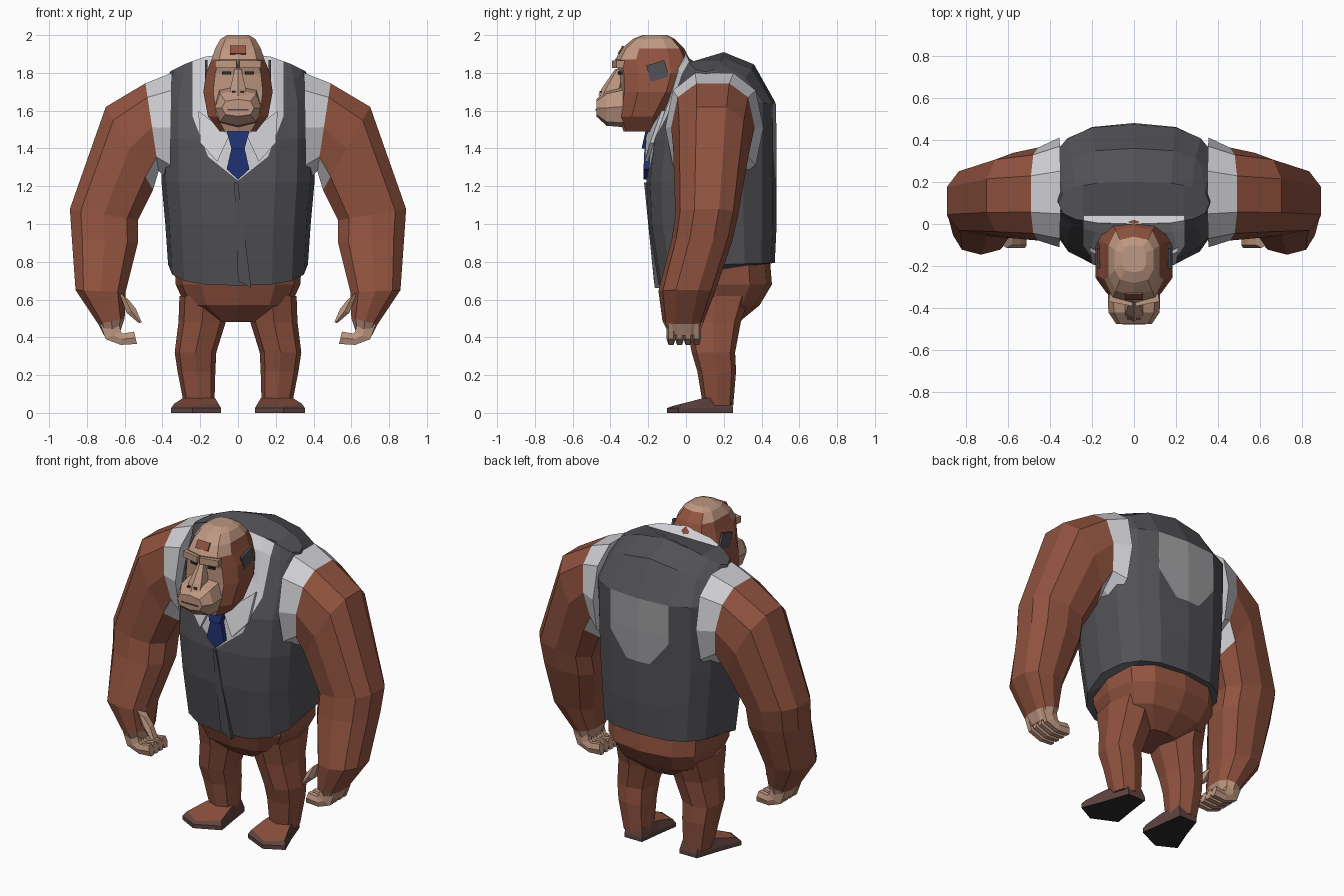
import bpy, bmesh, math
from mathutils import Vector, Matrix

if "Cube" in bpy.data.objects:
    bpy.data.objects.remove(bpy.data.objects["Cube"])


def material(name, rgb):
    m = bpy.data.materials.new(name)
    m.diffuse_color = (*rgb, 1)
    m.use_nodes = True
    m.node_tree.nodes["Principled BSDF"].inputs["Base Color"].default_value = m.diffuse_color
    return m


FUR = material("red brown fur", (0.28, 0.085, 0.05))
SKIN = material("tan skin", (0.52, 0.31, 0.22))
VEST = material("charcoal vest", (0.085, 0.085, 0.095))
SHIRT = material("white shirt", (0.62, 0.62, 0.65))
PATCH = material("grey back panel", (0.33, 0.33, 0.34))
NAVY = material("navy tie", (0.015, 0.03, 0.17))
FOOT = material("dark mauve", (0.11, 0.055, 0.05))
SOLE = material("black sole", (0.025, 0.025, 0.027))


def finish(name, bm, mats, rule=None, mirror=False):
    bmesh.ops.recalc_face_normals(bm, faces=bm.faces)
    if rule:
        for f in bm.faces:
            f.material_index = rule(f.calc_center_median(), f.normal)
    me = bpy.data.meshes.new(name)
    bm.to_mesh(me)
    bm.free()
    ob = bpy.data.objects.new(name, me)
    bpy.context.collection.objects.link(ob)
    for m in mats:
        me.materials.append(m)
    if mirror:
        ob.modifiers.new("mirror", 'MIRROR').use_mirror_merge = False
    return ob


def curve_point(a, e):
    c, s = math.cos(a), math.sin(a)
    return math.copysign(abs(c) ** e, c), math.copysign(abs(s) ** e, s)


def level(z, hw, yf, yb, n=12, e=0.75, cx=0.0, zfun=None):
    """Horizontal ring: half width, front y and back y at height z."""
    pts = []
    for i in range(n):
        c, s = curve_point(2 * math.pi * i / n - math.pi / 2, e)
        x, y = hw * c, (yf + yb) / 2 + (yb - yf) / 2 * s
        pts.append(Vector((cx + x, y, zfun(x, y) if zfun else z)))
    return pts


def span(inner, outer, y0, y1, n=8, e=0.8):
    """Limb ring between two (x, z) points, from y0 to y1."""
    a, b = Vector((inner[0], 0, inner[1])), Vector((outer[0], 0, outer[1]))
    pts = []
    for i in range(n):
        c, s = curve_point(2 * math.pi * (i + 0.5) / n, e)
        k = 1 / math.cos(math.pi / n) ** e
        p = (a + b) / 2 + (b - a) / 2 * c * k
        pts.append(Vector((p.x, (y0 + y1) / 2 + (y1 - y0) / 2 * s * k, p.z)))
    return pts


def loft_mesh(rings):
    bm = bmesh.new()
    vs = [[bm.verts.new(p) for p in r] for r in rings]
    n = len(vs[0])
    for a, b in zip(vs, vs[1:]):
        for i in range(n):
            j = (i + 1) % n
            bm.faces.new((a[i], a[j], b[j], b[i]))
    bm.faces.new(vs[0])
    bm.faces.new(vs[-1])
    return bm


def loft(name, rings, mats, rule=None, mirror=False):
    return finish(name, loft_mesh(rings), mats, rule, mirror)


def box(name, loc, size, mat, rx=0, rz=0, mirror=False):
    bm = bmesh.new()
    bmesh.ops.create_cube(bm, size=1)
    m = Matrix.Translation(loc) @ Matrix.Rotation(rz, 4, 'Z') @ Matrix.Rotation(rx, 4, 'X')
    bmesh.ops.transform(bm, matrix=m @ Matrix.Diagonal((*size, 1)), verts=bm.verts)
    return finish(name, bm, [mat], mirror=mirror)


def plate(name, pts, depth, mat, mirror=False):
    back = [Vector(p) + Vector((0, depth, 0)) for p in pts]
    return loft(name, [[Vector(p) for p in pts], back], [mat], mirror=mirror)


# Vest torso: hem dips in front, shoulders slope down sideways
def hem(x, y):
    return 0.67 + 0.11 * min(1, max(0, (y + 0.16) / 0.3)) + 0.03 * max(0, y)


def slope(z):
    return lambda x, y: z - 0.8 * x * x


N = 16
torso = loft_mesh([
    level(0, 0.37, -0.15, 0.47, N, zfun=hem),
    level(1.0, 0.385, -0.20, 0.48, N), level(1.22, 0.405, -0.21, 0.48, N),
    level(1.45, 0.41, -0.185, 0.48, N), level(1.64, 0.41, -0.11, 0.475, N),
    level(0, 0.38, -0.05, 0.36, N, zfun=slope(1.845)),
    level(0, 0.36, 0.0, 0.20, N, zfun=slope(1.91))])

# Cut the shirt opening (front) and the panel (back) into the vest
cuts = []
for s in (-1, 1):
    cuts += [((0, 0, 1.23), (0.8 * s, 0, -1), -1), ((0.16 * s, 0, 1.36), (2.6 * s, 0, -1), -1),
             ((0.24 * s, 0, 0), (1, 0, 0), -1), ((0.2 * s, 0, 0), (1, 0, 0), 1),
             ((0.08 * s, 0, 1.25), (1.25 * s, 0, -1), 1)]
cuts += [((0, 0.04, 0), (0, 1, 0), -1), ((0, 0, 1.25), (0, 0, 1), 1)]
for co, no, side in cuts:
    faces = [f for f in torso.faces if (f.calc_center_median().y - 0.15) * side > 0
             or (side < 0 and f.normal.z > 0.5)]
    geom = set(faces)
    for f in faces:
        geom.update(f.edges)
        geom.update(f.verts)
    bmesh.ops.bisect_plane(torso, geom=list(geom), plane_co=co, plane_no=no)


def torso_rule(c, n):
    x = abs(c.x)
    if c.y < 0.04 and x < 0.24 and c.z > 1.23 + 0.8 * x and c.z > 1.36 + 2.6 * (x - 0.16):
        return 1
    if c.y > 0.3 and x < 0.2 and 1.25 < c.z < 1.64 and c.z > 1.25 + 1.25 * (x - 0.08):
        return 2
    return 0


finish("vest_torso", torso, [VEST, SHIRT, PATCH], torso_rule)

# Vest front edge, collar flaps and tie
plate("vest_overlap", [(-0.02, -0.222, 1.22), (0.0, -0.222, 1.22), (0.07, -0.165, 0.66),
                       (0.0, -0.17, 0.70)], 0.03, VEST)
plate("collar_flap", [(0.045, -0.21, 1.47), (0.11, -0.22, 1.33), (0.2, -0.19, 1.43),
                      (0.21, -0.13, 1.6)], 0.02, SHIRT, True)
plate("tie_knot", [(-0.06, -0.215, 1.49), (0.06, -0.215, 1.49), (0.035, -0.235, 1.4),
                   (-0.035, -0.235, 1.4)], 0.05, NAVY)
plate("tie_blade", [(-0.035, -0.22, 1.4), (0.035, -0.22, 1.4), (0.06, -0.225, 1.29),
                    (0.0, -0.225, 1.235), (-0.06, -0.225, 1.29)], 0.03, NAVY)

# Pelvis
loft("pelvis", [level(0.86, 0.34, -0.12, 0.44), level(0.68, 0.33, -0.12, 0.455),
                level(0.57, 0.28, -0.08, 0.39), level(0.48, 0.13, 0.02, 0.28)], [FUR])

# Legs and feet
loft("leg", [level(0.62, 0.13, -0.04, 0.34, 8, cx=0.18), level(0.48, 0.125, 0.0, 0.29, 8, cx=0.19),
             level(0.32, 0.11, 0.03, 0.26, 8, cx=0.225), level(0.22, 0.10, 0.06, 0.265, 8, cx=0.22),
             level(0.04, 0.08, 0.09, 0.25, 8, cx=0.205)], [FUR], mirror=True)
outline = [(0.13, 0.25), (0.25, 0.25), (0.30, 0.1), (0.355, -0.04), (0.24, -0.1),
           (0.09, -0.03), (0.11, 0.1)]
mid = Vector((0.21, 0.1, 0))
top = []
for x, y in outline:
    p = mid + (Vector((x, y, 0)) - mid) * 0.88
    top.append(p + Vector((0, 0, 0.035 + 0.045 * min(1, max(0, (y + 0.1) / 0.2)))))
loft("foot", [[Vector((x, y, 0)) for x, y in outline],
              [Vector((x, y, 0.025)) for x, y in outline], top], [FOOT, SOLE, FUR],
     lambda c, n: 1 if n.z < -0.9 else 2 if n.z > 0.9 else 0, True)

# Arms: shirt sleeve edge, fur, then palm
loft("arm", [span((0.36, 1.22), (0.35, 1.80), -0.10, 0.40, 10),
             span((0.42, 1.28), (0.49, 1.745), -0.07, 0.355, 10),
             span((0.45, 1.18), (0.70, 1.62), -0.06, 0.33, 10),
             span((0.53, 1.02), (0.89, 1.08), -0.05, 0.27, 10),
             span((0.53, 0.90), (0.88, 0.93), -0.07, 0.24, 10),
             span((0.595, 0.64), (0.86, 0.65), -0.14, 0.15, 10),
             span((0.60, 0.50), (0.74, 0.47), -0.12, 0.09, 10),
             span((0.62, 0.44), (0.71, 0.41), -0.09, 0.07, 10)], [FUR, SHIRT, SKIN],
     lambda c, n: 1 if c.x < 0.455 and c.z > 1.2 else 2 if c.z < 0.48 else 0, True)
for k in range(4):
    y = -0.10 + 0.045 * k
    loft(f"finger_{k + 1}", [span(a, b, y, y + 0.042, 6) for a, b in (
        ((0.63, 0.47), (0.73, 0.47)), ((0.62, 0.43), (0.70, 0.39)),
        ((0.61, 0.42), (0.62, 0.36)), ((0.55, 0.43), (0.535, 0.365)))], [SKIN], mirror=True)
loft("thumb", [span(a, b, -0.11, -0.05, 6) for a, b in (
    ((0.58, 0.60), (0.63, 0.64)), ((0.54, 0.55), (0.59, 0.53)),
    ((0.51, 0.48), (0.525, 0.475)))], [SKIN], mirror=True)

# Head: fur sides and back, bare face and crown
loft("head", [level(z, w, f, b, 10, 0.7) for z, w, f, b in (
    (1.49, 0.10, -0.33, -0.14), (1.57, 0.165, -0.36, -0.10), (1.70, 0.19, -0.35, -0.01),
    (1.80, 0.175, -0.355, 0.03), (1.87, 0.145, -0.375, 0.02), (1.93, 0.125, -0.34, -0.01),
    (1.98, 0.095, -0.28, -0.06), (2.0, 0.06, -0.23, -0.10))], [FUR, SKIN],
     lambda c, n: 1 if (c.z > 1.84 and c.y < -0.22) or c.z > 1.97
     or (c.y < -0.3 and abs(c.x) < 0.09) or (c.z > 1.94 and c.y < -0.08) else 0)


# Muzzle, lofted forward along y
def muzzle_ring(y, w, z0, z1):
    return [Vector((p.x, y, p.y)) for p in level(0, w, z0, z1, 8, 0.7)]


loft("muzzle", [muzzle_ring(-0.30, 0.125, 1.51, 1.74), muzzle_ring(-0.42, 0.122, 1.52, 1.71),
                muzzle_ring(-0.475, 0.085, 1.57, 1.66)], [SKIN])
loft("nose", [level(1.68, 0.05, -0.465, -0.34, 6), level(1.72, 0.045, -0.445, -0.33, 6),
              level(1.82, 0.02, -0.375, -0.32, 6)], [SKIN])
box("mouth", (0, -0.474, 1.605), (0.11, 0.008, 0.008), FOOT)
box("nostril", (0.022, -0.452, 1.70), (0.018, 0.01, 0.01), FOOT, mirror=True)
box("brow", (0.06, -0.355, 1.845), (0.115, 0.05, 0.04), SKIN, rz=0.2, mirror=True)
box("eye", (0.06, -0.345, 1.80), (0.045, 0.02, 0.016), SOLE, rz=0.2, mirror=True)
box("forehead_spot", (0, -0.345, 1.922), (0.085, 0.009, 0.05), FUR, rx=-0.55)
box("ear_patch", (0.168, -0.15, 1.81), (0.014, 0.10, 0.09), VEST, rx=0.3, mirror=True)
